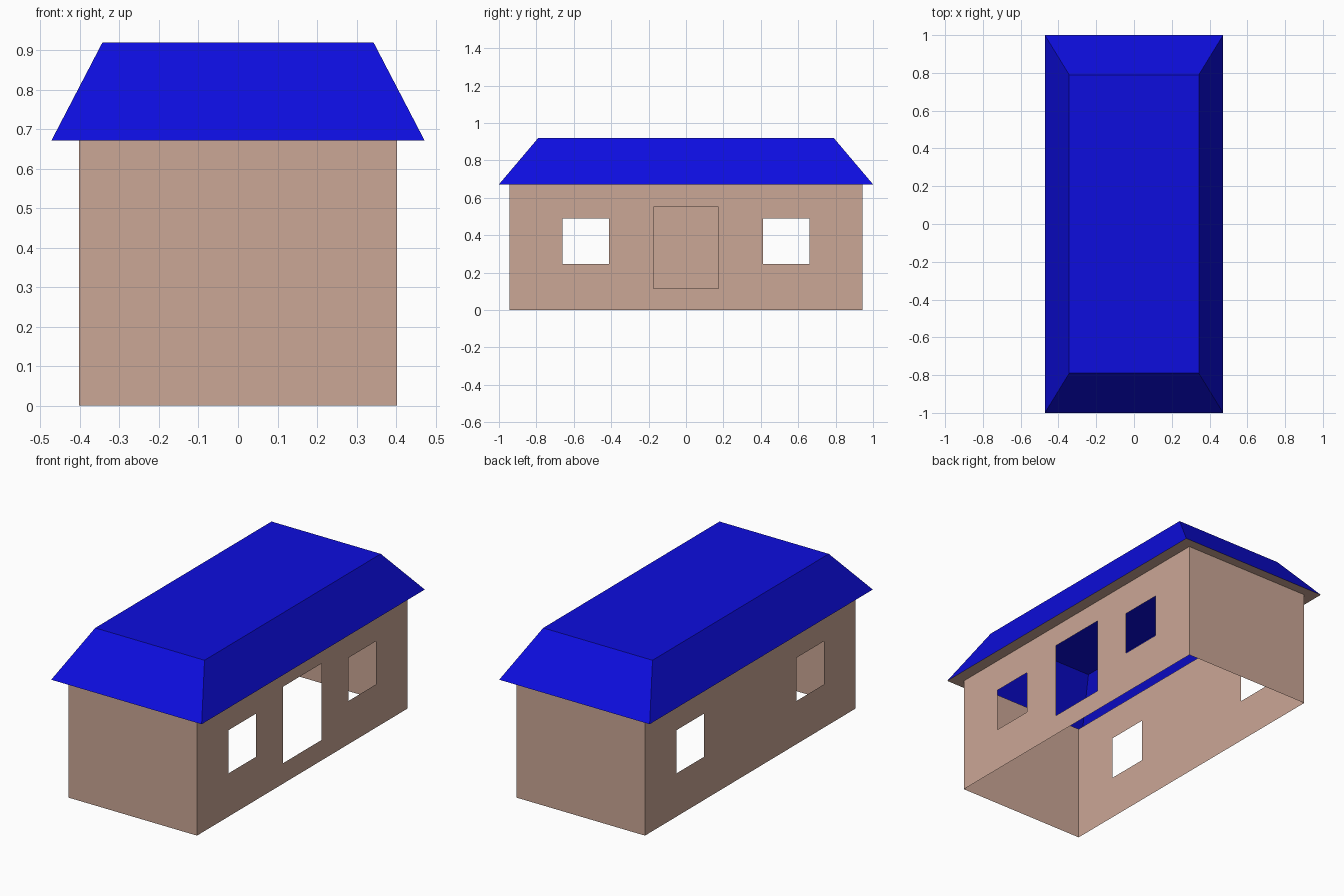
import bpy
import bmesh

cube = bpy.data.objects.get("Cube")
if cube:
    bpy.data.objects.remove(cube, do_unlink=True)

WALL_X, WALL_Y, EAVE_Z = 0.403, 0.943, 0.672
EAVE_X, EAVE_Y = 0.472, 1.0
TOP_X, TOP_Y, TOP_Z = 0.343, 0.79, 0.92
# Openings as (y min, y max, z min, z max)
WINDOWS = [(-0.66, -0.413, 0.245, 0.49), (0.413, 0.66, 0.245, 0.49)]
DOOR = (-0.174, 0.174, 0.116, 0.55)


def material(name, color):
    mat = bpy.data.materials.new(name)
    mat.use_nodes = True
    mat.diffuse_color = color
    bsdf = next(n for n in mat.node_tree.nodes if n.type == "BSDF_PRINCIPLED")
    bsdf.inputs["Base Color"].default_value = color
    return mat


def finish(bm, name, mat):
    mesh = bpy.data.meshes.new(name)
    bm.to_mesh(mesh)
    bm.free()
    mesh.materials.append(mat)
    obj = bpy.data.objects.new(name, mesh)
    bpy.context.collection.objects.link(obj)
    return obj


def rectangle(bm, hx, hy, z):
    corners = [(-hx, -hy), (hx, -hy), (hx, hy), (-hx, hy)]
    return [bm.verts.new((x, y, z)) for x, y in corners]


def bridge(bm, lower, upper):
    for i in range(4):
        j = (i + 1) % 4
        bm.faces.new((lower[i], lower[j], upper[j], upper[i]))


def side_wall(name, side, openings, mat):
    """Thin wall split along the opening edges, leaving the openings empty."""
    ys = sorted({-WALL_Y, WALL_Y, *(v for o in openings for v in o[:2])})
    zs = sorted({0, EAVE_Z, *(v for o in openings for v in o[2:])})
    bm = bmesh.new()
    grid = [[bm.verts.new((side * WALL_X, y, z)) for z in zs] for y in ys]
    for i in range(len(ys) - 1):
        for j in range(len(zs) - 1):
            y, z = (ys[i] + ys[i + 1]) / 2, (zs[j] + zs[j + 1]) / 2
            if any(a < y < b and c < z < d for a, b, c, d in openings):
                continue
            quad = [grid[i][j], grid[i + 1][j], grid[i + 1][j + 1], grid[i][j + 1]]
            bm.faces.new(quad if side > 0 else quad[::-1])
    bmesh.ops.delete(bm, geom=[v for v in bm.verts if not v.link_faces], context="VERTS")
    return finish(bm, name, mat)


def end_wall(name, side, mat):
    bm = bmesh.new()
    quad = [bm.verts.new((x * side, side * WALL_Y, z))
            for x, z in ((WALL_X, 0), (-WALL_X, 0), (-WALL_X, EAVE_Z), (WALL_X, EAVE_Z))]
    bm.faces.new(quad)
    return finish(bm, name, mat)


plaster = material("pink plaster", (0.60, 0.385, 0.305, 1))
blue = material("blue roofing", (0.004, 0.004, 0.73, 1))

# Walls, open underneath
side_wall("left_wall", 1, WINDOWS + [DOOR], plaster)
side_wall("right_wall", -1, WINDOWS, plaster)
end_wall("front_wall", -1, plaster)
end_wall("back_wall", 1, plaster)

# Flat eaves ring under the roof overhang
bm = bmesh.new()
bridge(bm, rectangle(bm, WALL_X, WALL_Y, EAVE_Z), rectangle(bm, EAVE_X, EAVE_Y, EAVE_Z))
finish(bm, "eaves", plaster)

# Hollow hipped roof with a flat top
bm = bmesh.new()
top = rectangle(bm, TOP_X, TOP_Y, TOP_Z)
bridge(bm, rectangle(bm, EAVE_X, EAVE_Y, EAVE_Z), top)
bm.faces.new(top)
finish(bm, "roof", blue)
